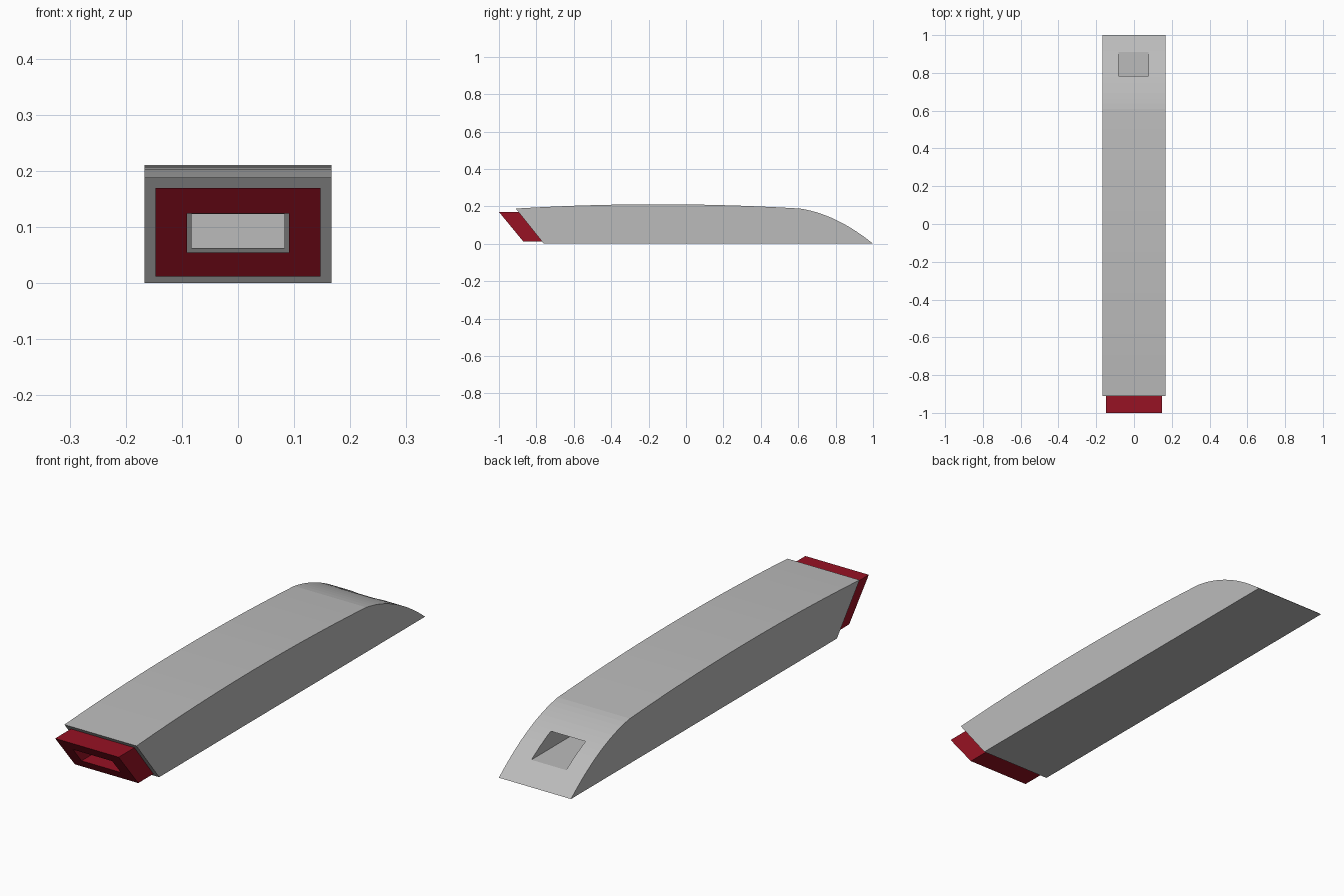
import bpy, bmesh

if "Cube" in bpy.data.objects:
    bpy.data.objects.remove(bpy.data.objects["Cube"])


def material(name, rgb):
    m = bpy.data.materials.new(name)
    m.diffuse_color = (*rgb, 1)
    m.use_nodes = True
    m.node_tree.nodes["Principled BSDF"].inputs["Base Color"].default_value = m.diffuse_color
    return m


grey = material("grey_casing", (0.50, 0.50, 0.50))
red = material("dark_red", (0.31, 0.006, 0.017))


def extrude_profile(name, profile, x0, x1, mat):
    """Solid made from a (y, z) profile, extruded from x0 to x1."""
    bm = bmesh.new()
    face = bm.faces.new([bm.verts.new((x0, y, z)) for y, z in profile])
    out = bmesh.ops.extrude_face_region(bm, geom=[face])
    verts = [v for v in out["geom"] if isinstance(v, bmesh.types.BMVert)]
    bmesh.ops.translate(bm, verts=verts, vec=(x1 - x0, 0, 0))
    bmesh.ops.recalc_face_normals(bm, faces=bm.faces)
    me = bpy.data.meshes.new(name)
    bm.to_mesh(me)
    bm.free()
    me.materials.append(mat)
    ob = bpy.data.objects.new(name, me)
    bpy.context.collection.objects.link(ob)
    return ob


def cut(target, x0, x1, y0, y1, z0, z1, mat):
    """Cut a box-shaped opening out of the target."""
    cutter = extrude_profile("cutter", [(y0, z0), (y1, z0), (y1, z1), (y0, z1)], x0, x1, mat)
    cutter.hide_render = True
    mod = target.modifiers.new("opening", "BOOLEAN")
    mod.operation = "DIFFERENCE"
    mod.solver = "EXACT"
    mod.object = cutter
    bpy.context.view_layer.objects.active = target
    bpy.ops.object.modifier_apply(modifier=mod.name)
    bpy.data.objects.remove(cutter)


# Casing: flat base, slanted front, gently arched top, rounded sloping tail
profile = [(-0.76, 0.0)]
for i in range(15):
    t = i / 14
    profile.append((-0.91 + 1.52 * t, 0.188 + 0.023 * 4 * t * (1 - t)))
for i in range(1, 15):
    t = i / 14
    profile.append((0.61 + 0.39 * t, 0.188 * (1 - t) + 0.032 * 4 * t * (1 - t)))
casing = extrude_profile("casing", profile, -0.167, 0.167, grey)

# Front socket and the channel opening through the tail
cut(casing, -0.083, 0.083, -1.1, -0.45, 0.063, 0.123, grey)
cut(casing, -0.083, 0.078, 0.45, 1.1, 0.065, 0.136, grey)

# Slanted red collar around the front socket, touching the casing face
collar = extrude_profile("front_collar",
                         [(-1.0, 0.17), (-0.87, 0.012), (-0.769, 0.012), (-0.895, 0.17)],
                         -0.147, 0.147, red)
cut(collar, -0.091, 0.091, -1.1, -0.6, 0.055, 0.124, red)
